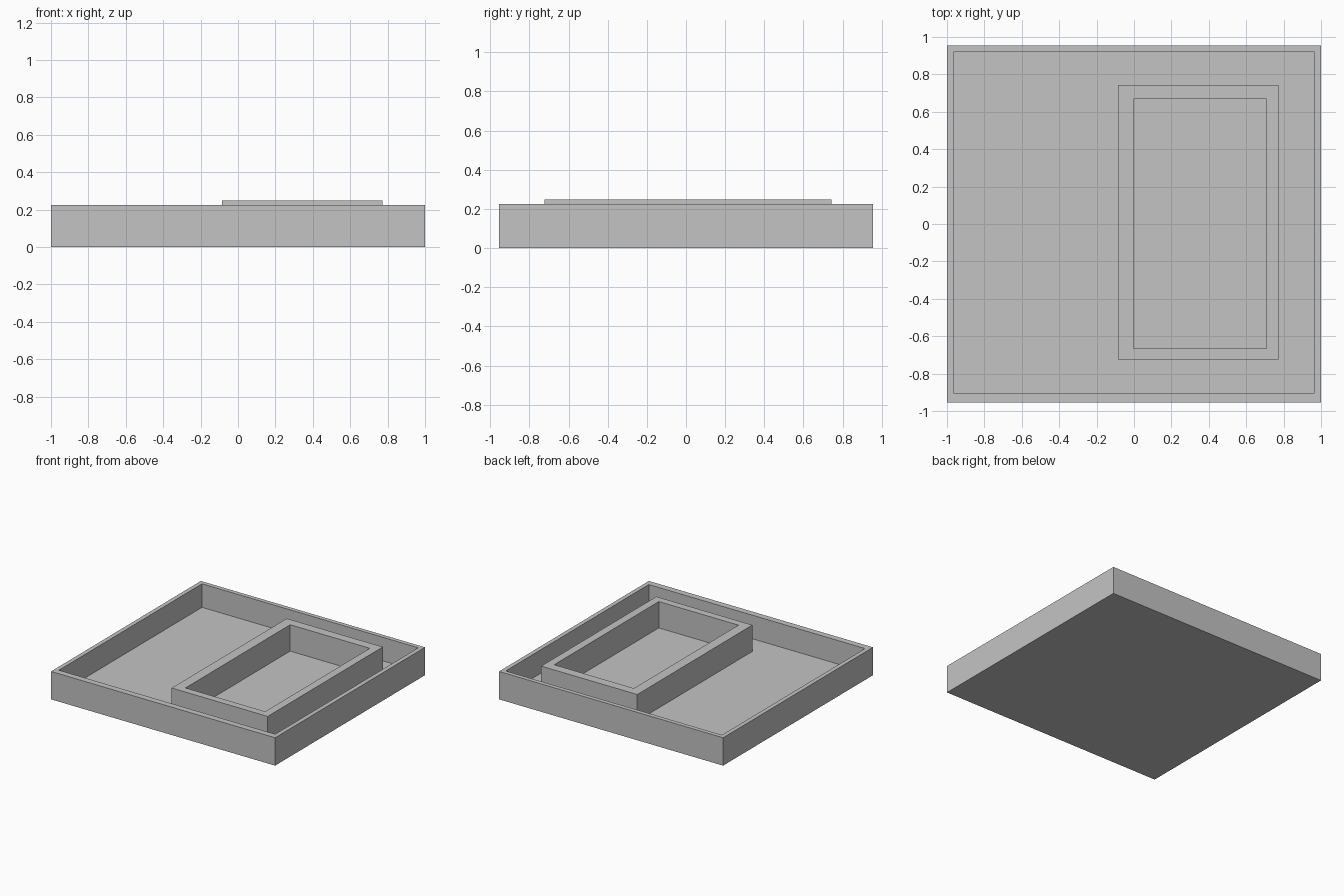
import bpy
import bmesh

cube = bpy.data.objects.get("Cube")
if cube:
    bpy.data.objects.remove(cube, do_unlink=True)

grey = bpy.data.materials.new("plain grey")
grey.use_nodes = True
colour = (0.55, 0.55, 0.55, 1)
grey.diffuse_color = colour
grey.node_tree.nodes["Principled BSDF"].inputs["Base Color"].default_value = colour

FLOOR = 0.035  # thickness of the tray base


def loop(bm, rect, z):
    """Four corner vertices of a rectangle (x0, x1, y0, y1) at height z."""
    x0, x1, y0, y1 = rect
    return [bm.verts.new((x, y, z)) for x, y in ((x0, y0), (x1, y0), (x1, y1), (x0, y1))]


def walled_part(name, outer, inner, bottom, top, closed):
    """Rectangular wall with a flat rim; closed adds an underside and a sunken floor."""
    bm = bmesh.new()
    loops = [loop(bm, outer, bottom), loop(bm, outer, top),
             loop(bm, inner, top), loop(bm, inner, FLOOR)]
    for a, b in zip(loops, loops[1:]):
        for i in range(4):
            j = (i + 1) % 4
            bm.faces.new((a[i], a[j], b[j], b[i]))
    if closed:
        bm.faces.new(loops[0][::-1])
        bm.faces.new(loops[3])
    else:
        for i in range(4):
            j = (i + 1) % 4
            bm.faces.new((loops[3][i], loops[3][j], loops[0][j], loops[0][i]))
    bmesh.ops.recalc_face_normals(bm, faces=bm.faces)
    mesh = bpy.data.meshes.new(name)
    bm.to_mesh(mesh)
    bm.free()
    mesh.materials.append(grey)
    obj = bpy.data.objects.new(name, mesh)
    bpy.context.collection.objects.link(obj)
    return obj


# Shallow open tray
walled_part("tray", (-1, 1, -0.955, 0.955), (-0.965, 0.965, -0.904, 0.92),
            0, 0.225, True)

# Slightly taller rectangular enclosure standing on the tray floor
walled_part("inner_enclosure", (-0.085, 0.772, -0.724, 0.743), (-0.003, 0.708, -0.665, 0.669),
            FLOOR, 0.248, False)
